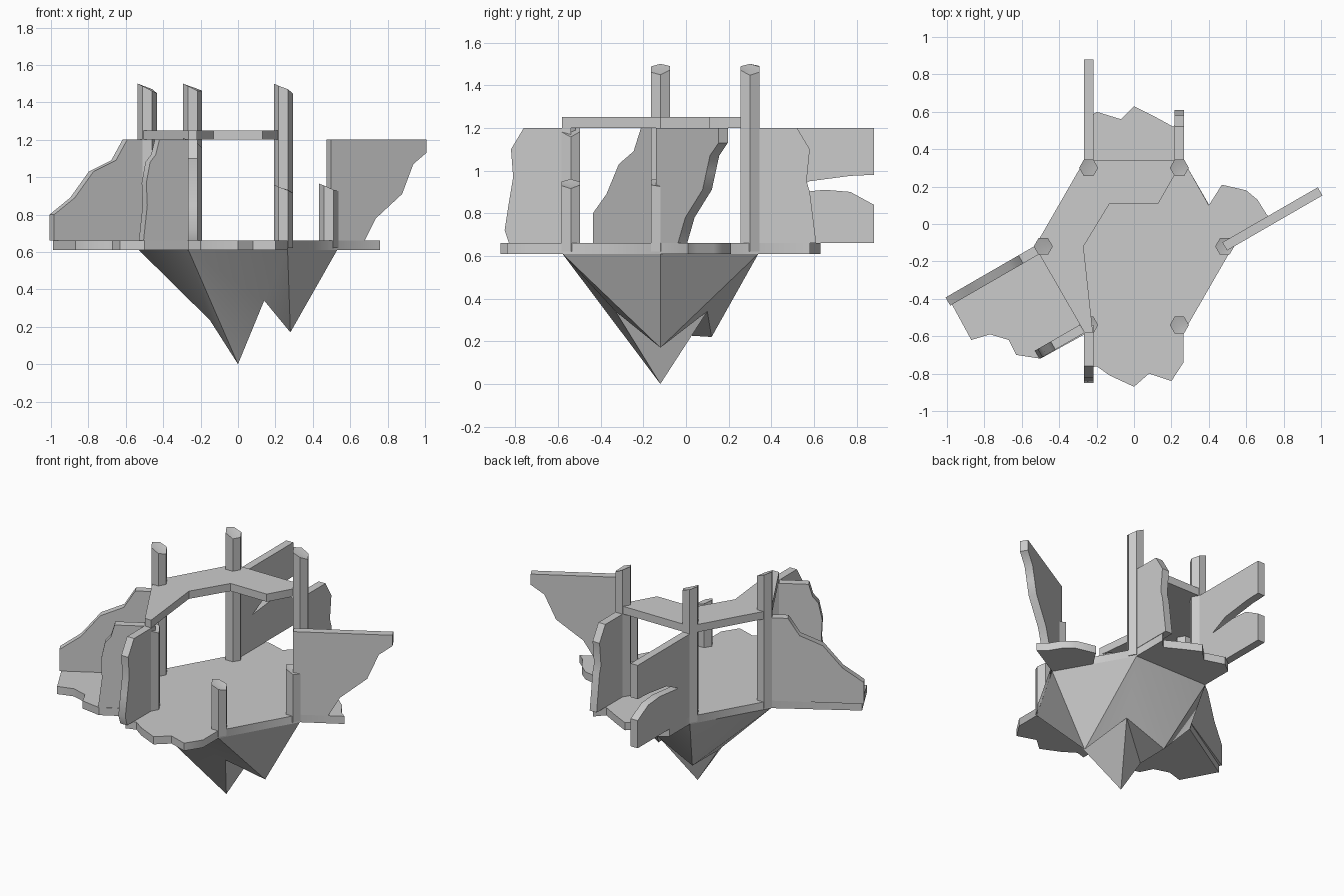
import bpy, bmesh, random
from math import cos, sin, radians
from mathutils import Vector

if "Cube" in bpy.data.objects:
    bpy.data.objects.remove(bpy.data.objects["Cube"])

random.seed(4)
CY = -0.12                      # hexagon centre in y
COS30 = cos(radians(30))


def hexagon(r):
    return [(r * cos(radians(60 * i)), CY + r * sin(radians(60 * i))) for i in range(6)]


def finish(bm, name):
    bmesh.ops.recalc_face_normals(bm, faces=bm.faces)
    me = bpy.data.meshes.new(name)
    bm.to_mesh(me)
    bm.free()
    ob = bpy.data.objects.new(name, me)
    bpy.context.collection.objects.link(ob)
    bpy.ops.object.select_all(action='DESELECT')
    ob.select_set(True)
    bpy.context.view_layer.objects.active = ob
    bpy.ops.object.shade_smooth_by_angle(angle=radians(35))
    return ob


def extrude(name, pts, vec):
    """Extrude a planar outline of 3D points along vec."""
    bm = bmesh.new()
    face = bm.faces.new([bm.verts.new(p) for p in pts])
    out = bmesh.ops.extrude_face_region(bm, geom=[face])
    bmesh.ops.translate(bm, vec=vec, verts=[v for v in out['geom'] if isinstance(v, bmesh.types.BMVert)])
    return finish(bm, name)


def slab(name, outline, z0, z1):
    extrude(name, [(x, y, z0) for x, y in outline], (0, 0, z1 - z0))


def wall(name, base, angle, edge):
    """Radial wall from a pillar; edge = broken end as (distance, z), bottom to top."""
    a = radians(angle)
    d, n = Vector((cos(a), sin(a), 0)), Vector((-sin(a), cos(a), 0))
    start = Vector((base[0], base[1], 0)) - n * 0.025
    prof = [(0, 0.66)] + edge + [(0, 1.2)]
    extrude(name, [start + d * s + Vector((0, 0, z)) for s, z in prof], n * 0.05)


def pillar(name, base, top):
    """Six-sided post with a chipped top."""
    bm = bmesh.new()
    ring = [(base[0] + 0.051 * cos(radians(60 * i)), base[1] + 0.051 * sin(radians(60 * i))) for i in range(6)]
    lo = [bm.verts.new((x, y, 0.62)) for x, y in ring]
    hi = []
    for i, (x, y) in enumerate(ring):
        drop = 0.025 * (1 + cos(radians(60 * i))) * random.uniform(0.7, 1.1)
        hi.append(bm.verts.new((x, y, top - drop)))
    mid = bm.verts.new((base[0], base[1], top - 0.03))
    bm.faces.new(lo)
    for i in range(6):
        j = (i + 1) % 6
        bm.faces.new((lo[i], lo[j], hi[j], hi[i]))
        bm.faces.new((hi[i], hi[j], mid))
    ob = finish(bm, name)
    # rounded-looking sides
    bpy.ops.object.shade_smooth_by_angle(angle=radians(61))


# Floor: hexagon with broken room floors around it
floor = [
    (0.53, -0.12), (0.76, 0.01), (0.71, 0.05), (0.66, 0.13), (0.60, 0.18), (0.47, 0.21), (0.40, 0.10),
    (0.265, 0.34), (0.265, 0.58), (0.21, 0.52), (0.10, 0.58), (0, 0.63), (-0.07, 0.56), (-0.20, 0.60),
    (-0.265, 0.55), (-0.265, 0.34),
    (-0.53, -0.12), (-0.99, -0.40), (-0.87, -0.62), (-0.77, -0.59), (-0.67, -0.62), (-0.63, -0.70),
    (-0.50, -0.72), (-0.265, -0.59),
    (-0.265, -0.78), (-0.20, -0.76), (-0.13, -0.81), (0, -0.87), (0.08, -0.80), (0.20, -0.84),
    (0.265, -0.74), (0.265, -0.58)]
slab("floor", floor, 0.61, 0.66)

# Remaining piece of the upper floor
upper = [(-0.265, -0.58), (-0.22, -0.58), (-0.27, -0.12), (-0.13, 0.11), (0.13, 0.11), (0.21, 0.25),
         (0.24, 0.34), (-0.265, 0.34), (-0.53, -0.12)]
slab("upper_floor", upper, 1.2, 1.25)

# Pillars at the hexagon corners
P = hexagon(0.485)
names = ["right", "back_right", "back_left", "left", "front_left", "front_right"]
for p, n, top in zip(P, names, [0.965, 1.5, 1.5, 1.5, 1.21, 0.96]):
    pillar("pillar_" + n, p, top)

# Broken walls, each running outwards from a pillar
wall("wall_right", P[0], 30, [((x - 0.48) / COS30, z) for x, z in
     [(0.66, 0.66), (0.72, 0.78), (0.86, 0.91), (0.89, 0.99), (0.92, 1.07), (0.99, 1.13), (0.99, 1.2)]])
wall("wall_left", P[3], 210, [((x - 0.48) / COS30, z) for x, z in
     [(0.99, 0.66), (0.99, 0.8), (0.88, 0.89), (0.78, 1.03), (0.66, 1.09), (0.60, 1.2)]])
wall("wall_front_left_side", P[4], 210, [((x - 0.24) / COS30, z) for x, z in
     [(0.515, 0.66), (0.495, 0.85), (0.50, 0.97), (0.48, 1.08), (0.45, 1.12), (0.43, 1.2)]])
wall("wall_front", P[4], 270, [(y - 0.54, z) for y, z in
     [(0.83, 0.66), (0.85, 0.72), (0.83, 0.85), (0.81, 0.97), (0.82, 1.1), (0.76, 1.2)]])
wall("wall_back_left", P[2], 90, [(y - 0.30, z) for y, z in
     [(0.88, 0.66), (0.88, 0.84), (0.77, 0.90), (0.65, 0.91), (0.46, 0.89), (0.58, 0.95),
      (0.77, 0.975), (0.88, 0.98), (0.88, 1.2)]])
wall("wall_back_right", P[1], 90, [(y - 0.30, z) for y, z in
     [(0.61, 0.66), (0.58, 0.9), (0.565, 0.95), (0.58, 1.1), (0.52, 1.2)]])

# Rock underneath with a main tip and two side tips
bm = bmesh.new()
H = [bm.verts.new((x, y, 0.61)) for x, y in hexagon(0.53)]
M, T1, T2, V1, V3, V5 = [bm.verts.new(c) for c in [
    (0, CY, 0), (0.28, CY, 0.17), (-0.13, 0.12, 0.22),
    (0.14, 0.10, 0.34), (-0.15, CY, 0.235), (0.14, -0.33, 0.34)]]
for f in [H, (H[5], H[0], T1), (H[0], H[1], T1), (H[1], V1, T1), (V1, V5, T1), (V5, H[5], T1),
          (H[1], H[2], T2), (H[2], H[3], T2), (H[3], V3, T2), (V3, V1, T2), (V1, H[1], T2),
          (V1, V5, M), (V3, V1, M), (H[3], H[4], V3), (H[4], M, V3), (H[4], V5, M), (H[4], H[5], V5)]:
    bm.faces.new(f)
finish(bm, "rock_base")
